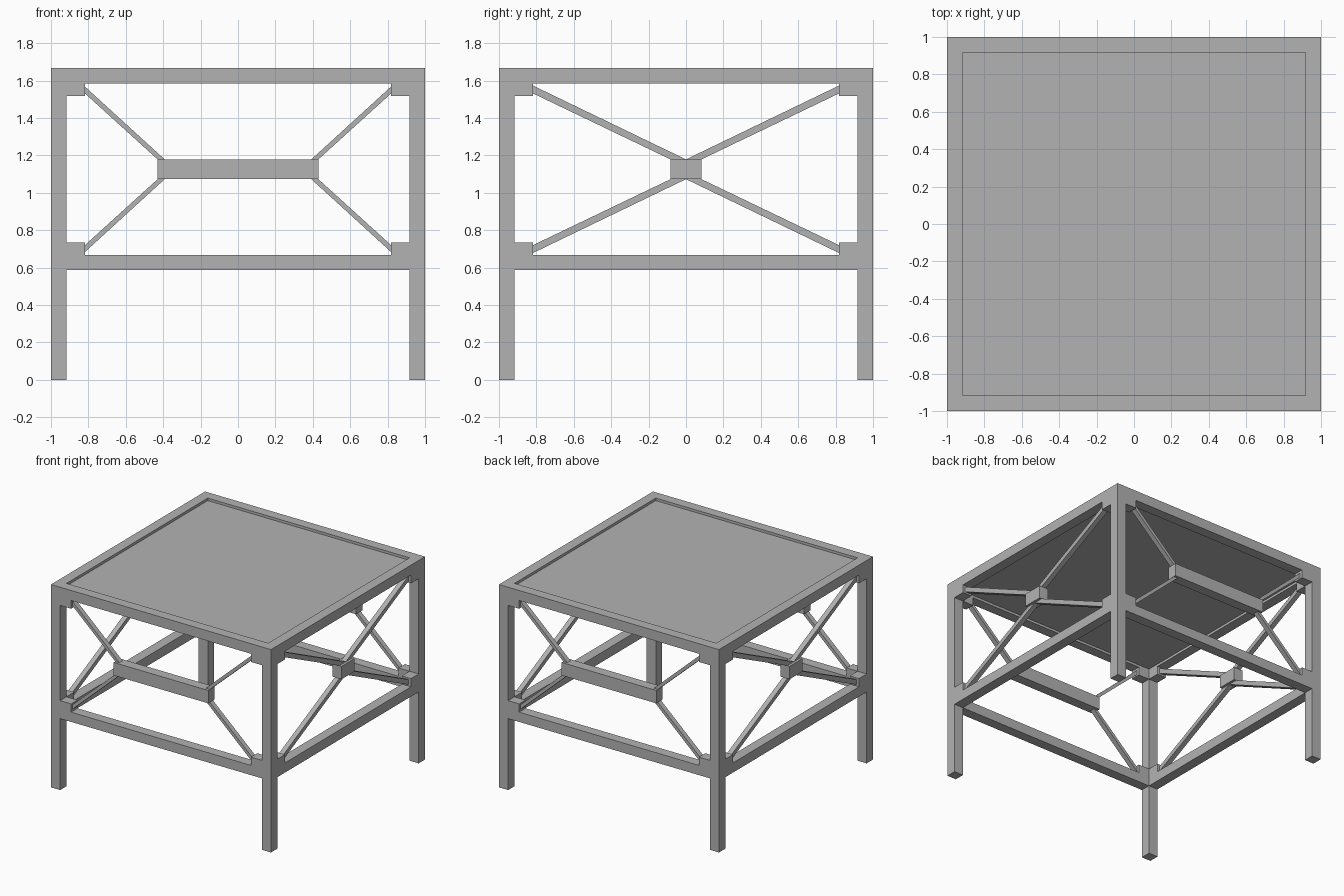
import bpy
from mathutils import Matrix
from math import pi

cube = bpy.data.objects.get("Cube")
if cube:
    bpy.data.objects.remove(cube, do_unlink=True)

grey = bpy.data.materials.new("plain grey")
grey.use_nodes = True
grey.diffuse_color = (0.45, 0.45, 0.45, 1)
grey.node_tree.nodes["Principled BSDF"].inputs["Base Color"].default_value = (0.45, 0.45, 0.45, 1)

H = 1.667          # full height
W = 0.083          # timber width
IN = 1 - W         # inner side of the frame
LOW = 0.587        # underside of the lower rails
MID = 1.126        # height of the brace centre
BLOCK = 0.817      # inner end of the corner blocks


def prism(name, outline, y0, y1, turn=0):
    """Extrude an x-z outline from y0 to y1, then turn it about z."""
    n = len(outline)
    verts = [(x, y, z) for y in (y0, y1) for x, z in outline]
    faces = [tuple(range(n)), tuple(range(2 * n - 1, n - 1, -1))]
    faces += [(i, i + n, (i + 1) % n + n, (i + 1) % n) for i in range(n)]
    area = sum(a[0] * b[1] - b[0] * a[1] for a, b in zip(outline, outline[1:] + outline[:1]))
    if area < 0:
        faces = [f[::-1] for f in faces]
    mesh = bpy.data.meshes.new(name)
    mesh.from_pydata(verts, [], faces)
    mesh.transform(Matrix.Rotation(turn, 4, "Z"))
    mesh.materials.append(grey)
    obj = bpy.data.objects.new(name, mesh)
    bpy.context.collection.objects.link(obj)
    return obj


def box(name, x0, x1, y0, y1, z0, z1, turn=0):
    return prism(name, [(x0, z0), (x1, z0), (x1, z1), (x0, z1)], y0, y1, turn)


# Recessed top panel
box("top_panel", -IN, IN, -IN, IN, H - 0.063, H - 0.021)

# Each side: half length of the centre beam, then the brace's two edges
wide = (0.43, 0.392, 0.43, 1.567, 1.53)
narrow = (W, 0.0, W, 1.573, 1.531)
sides = [("front", wide), ("left", narrow), ("back", wide), ("right", narrow)]

for i, (side, (half, top_x, low_x, top_z, low_z)) in enumerate(sides):
    turn = i * pi / 2
    # Leg at one corner and the rails between the legs
    box(side + "_leg", IN, 1, -1, -IN, 0, H, turn)
    box(side + "_top_rail", -IN, IN, -1, -IN, H - W, H, turn)
    box(side + "_lower_rail", -IN, IN, -1, -IN, LOW, LOW + W - 0.003, turn)
    # Centre beam
    box(side + "_centre_beam", -half, half, -1, -IN, MID - 0.053, MID + 0.053, turn)
    for s, end in ((1, "a"), (-1, "b")):
        for v, level in ((1, "upper"), (-1, "lower")):
            tag = f"{side}_{level}_{end}"
            # Corner block against leg and rail
            z_in, z_out = MID + v * 0.391, MID + v * 0.459
            x0, x1 = sorted((s * BLOCK, s * IN))
            box(tag + "_block", x0, x1, -1, -IN, min(z_in, z_out), max(z_in, z_out), turn)
            # Sloping brace from block to beam
            inner_hi, inner_lo = sorted((top_x, low_x))
            brace = [(BLOCK, top_z), (inner_hi, MID + 0.053),
                     (inner_lo, MID + 0.053), (BLOCK, low_z)]
            prism(tag + "_brace", [(s * x, MID + v * (z - MID)) for x, z in brace],
                  -0.979, -0.938, turn)
